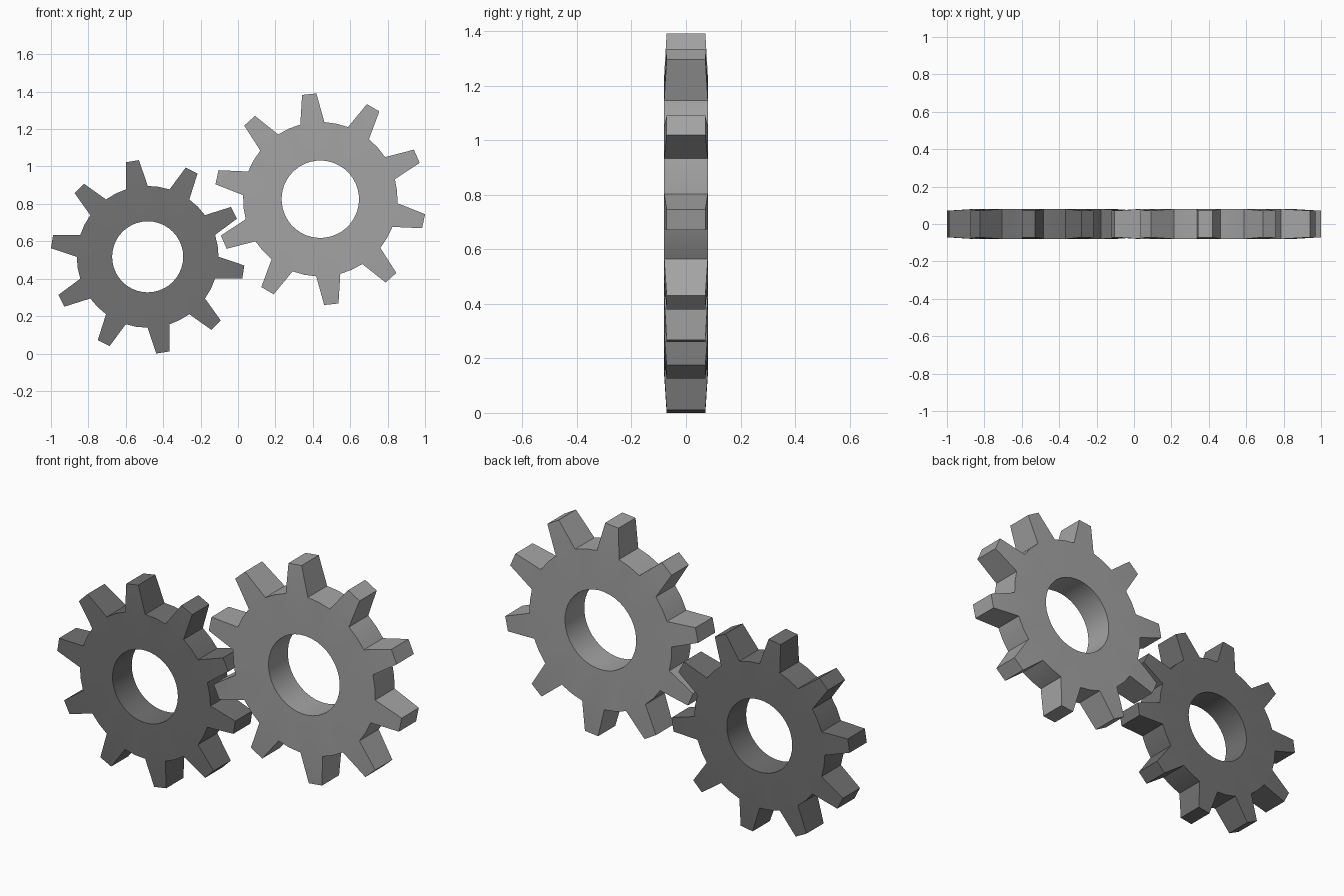
import bpy, bmesh, math

cube = bpy.data.objects.get("Cube")
if cube:
    bpy.data.objects.remove(cube, do_unlink=True)

TEETH = 10
HALF = 0.08        # half thickness of the gear body
TIP_HALF = 0.071   # half thickness at the tooth tips


def make_material(name, value):
    mat = bpy.data.materials.new(name)
    mat.use_nodes = True
    colour = (value, value, value, 1.0)
    mat.diffuse_color = colour
    mat.node_tree.nodes["Principled BSDF"].inputs["Base Color"].default_value = colour
    return mat


def make_gear(name, centre, tip_r, root_r, hole_r, phase, mat):
    bm = bmesh.new()
    n = TEETH * 4
    step = 2 * math.pi / n

    def vert(r, angle, y):
        return bm.verts.new((r * math.cos(angle), y, r * math.sin(angle)))

    # Hole ring, root ring and tooth tips, once for each side
    sides = []
    for s in (-1, 1):
        angles = [math.radians(phase) + (i - 1) * step for i in range(n)]
        hole = [vert(hole_r, a, s * HALF) for a in angles]
        root = [vert(root_r, a, s * HALF) for a in angles]
        tips = []
        for t in range(TEETH):
            mid = math.radians(phase) + 4 * t * step
            tips.append([vert(tip_r, mid + d * math.radians(3.9), s * TIP_HALF)
                         for d in (-1, 1)])
        # Flat web between hole and root, then the tooth faces
        for i in range(n):
            j = (i + 1) % n
            bm.faces.new((hole[i], root[i], root[j], hole[j]))
        for t, (a, b) in enumerate(tips):
            k = 4 * t
            bm.faces.new((root[k], a, b, root[k + 2], root[k + 1]))
        # Outer outline: tooth start, two tip corners, tooth end, valley middle
        rim = []
        for t, (a, b) in enumerate(tips):
            k = 4 * t
            rim += [root[k], a, b, root[k + 2], root[k + 3]]
        sides.append((hole, rim))

    # Walls joining front and back along the hole and the outline
    for front, back in zip(*sides):
        for i in range(len(front)):
            j = (i + 1) % len(front)
            bm.faces.new((front[i], front[j], back[j], back[i]))

    bmesh.ops.recalc_face_normals(bm, faces=bm.faces)
    mesh = bpy.data.meshes.new(name)
    bm.to_mesh(mesh)
    bm.free()
    mesh.materials.append(mat)
    obj = bpy.data.objects.new(name, mesh)
    obj.location = centre
    bpy.context.collection.objects.link(obj)

    bpy.ops.object.select_all(action='DESELECT')
    obj.select_set(True)
    bpy.context.view_layer.objects.active = obj
    bpy.ops.object.shade_smooth_by_angle(angle=math.radians(30))
    return obj


dark_grey = make_material("dark_grey", 0.17)
light_grey = make_material("light_grey", 0.37)

# Small dark gear meshing with the larger light gear
make_gear("small_gear", (-0.483, 0, 0.517), 0.519, 0.379, 0.19, 27, dark_grey)
make_gear("large_gear", (0.44, 0, 0.825), 0.566, 0.413, 0.207, 24, light_grey)
